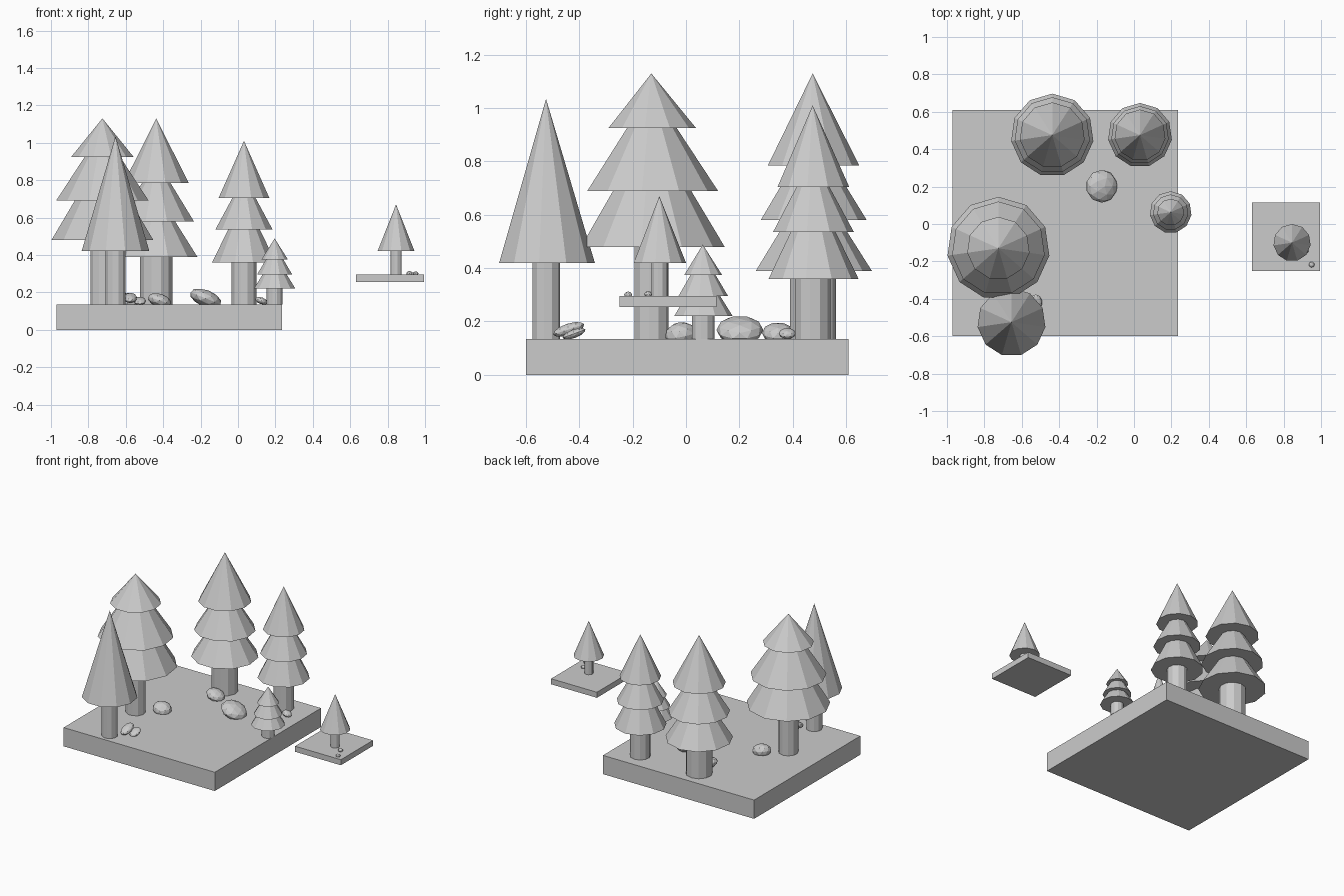
import bpy
from math import radians

SIDES = 11  # all trees are low-poly with eleven sides


def slab(name, x0, x1, y0, y1, z0, z1):
    bpy.ops.mesh.primitive_cube_add(size=1, location=((x0 + x1) / 2, (y0 + y1) / 2, (z0 + z1) / 2))
    ob = bpy.context.object
    ob.name = name
    ob.scale = (x1 - x0, y1 - y0, z1 - z0)


def cone(name, x, y, z0, z1, r0, r1):
    bpy.ops.mesh.primitive_cone_add(vertices=SIDES, radius1=r0, radius2=r1, depth=z1 - z0,
                                    location=(x, y, (z0 + z1) / 2))
    bpy.context.object.name = name


def tree(name, x, y, ground, trunk_r, tiers):
    """tiers: (bottom z, bottom radius, tip z), lowest first."""
    cone(name + "_trunk", x, y, ground, tiers[0][0] + 0.02, trunk_r, trunk_r)
    for i, (z, r, tip) in enumerate(tiers):
        cone(f"{name}_foliage_{i + 1}", x, y, z, tip, r, 0)


def rock(name, loc, size, tilt=(0, 0, 0), detail=2):
    bpy.ops.mesh.primitive_ico_sphere_add(subdivisions=detail, radius=1, location=loc,
                                          rotation=[radians(a) for a in tilt])
    ob = bpy.context.object
    ob.name = name
    ob.scale = size


# Ground slabs
G, H = 0.135, 0.295
slab("main_ground", -0.97, 0.235, -0.6, 0.61, 0, G)
slab("small_ground", 0.63, 0.995, -0.25, 0.115, 0.255, H)

# Trees
tree("wide_tree", -0.725, -0.13, G, 0.065,
     [(0.48, 0.275, 0.94), (0.69, 0.25, 1.07), (0.925, 0.168, 1.13)])
tree("back_left_tree", -0.437, 0.475, G, 0.088,
     [(0.39, 0.222, 0.74), (0.58, 0.203, 0.91), (0.785, 0.175, 1.13)])
tree("back_right_tree", 0.032, 0.475, G, 0.067,
     [(0.36, 0.172, 0.71), (0.535, 0.155, 0.82), (0.705, 0.137, 1.01)])
tree("young_tree", 0.196, 0.063, G, 0.043,
     [(0.22, 0.112, 0.40), (0.295, 0.095, 0.455), (0.375, 0.072, 0.488)])
tree("front_tree", -0.655, -0.525, G, 0.053, [(0.42, 0.183, 1.035)])
tree("small_slab_tree", 0.845, -0.1, H, 0.03, [(0.42, 0.1, 0.67)])

# Rocks
rock("large_rock", (-0.173, 0.202, 0.168), (0.09, 0.088, 0.045), (0, 22, 0))
rock("back_rock", (-0.42, 0.345, 0.157), (0.065, 0.06, 0.036), (0, 18, 0))
rock("left_rock", (-0.59, -0.02, 0.152), (0.065, 0.06, 0.045), (10, 10, 0))
rock("right_rock", (0.125, 0.38, 0.155), (0.034, 0.032, 0.018), (0, 20, 0))
rock("front_rock", (-0.575, -0.44, 0.17), (0.035, 0.062, 0.022), (18, 0, 0))
rock("front_chip", (-0.525, -0.42, 0.154), (0.034, 0.046, 0.016), (20, 0, 0))

# Pebbles on the small slab
rock("pebble_1", (0.95, -0.217, 0.3), (0.015, 0.015, 0.012))
rock("pebble_2", (0.917, -0.142, 0.302), (0.017, 0.015, 0.012))
